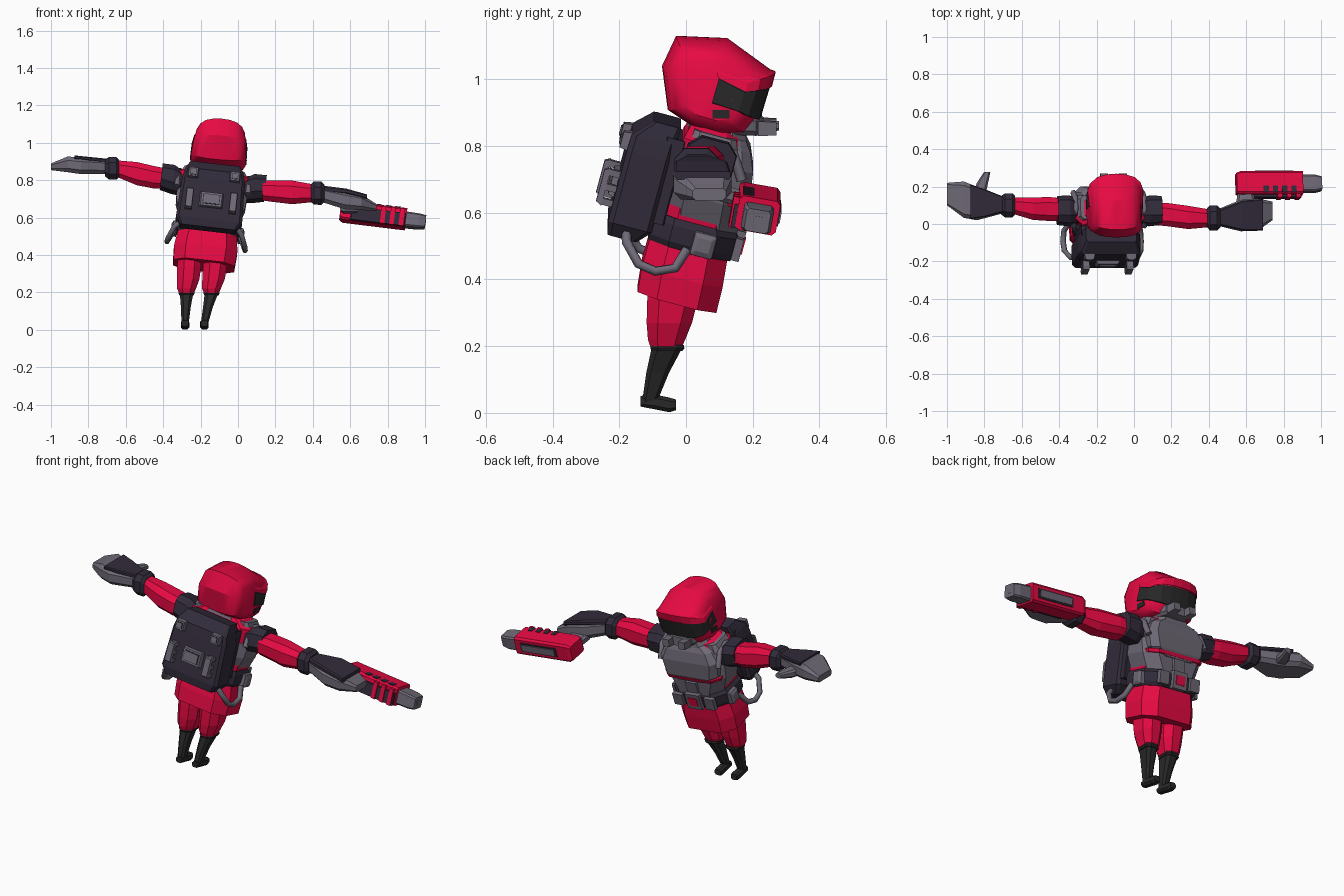
import bpy, bmesh, math
from mathutils import Matrix, Vector


def material(name, rgb):
    m = bpy.data.materials.new(name)
    m.diffuse_color = (*rgb, 1)
    return m


RED = material("crimson", (0.80, 0.003, 0.055))
DARK = material("dark_plum", (0.031, 0.024, 0.042))
GREY = material("armour_grey", (0.158, 0.142, 0.182))
BLACK = material("soft_black", (0.022, 0.022, 0.022))
I = Matrix.Identity(4)
R = lambda deg, ax: Matrix.Rotation(math.radians(deg), 4, ax)
# leaning frames for the torso, the head and the gun
BODY = Matrix.Translation((-0.165, 0, 0.5)) @ R(6.5, 'Y') @ R(-15, 'X')
HEAD = Matrix.Translation((-0.1, 0.06, 0.97)) @ R(5, 'Y')
GUN = Matrix.Translation((0.72, 0.205, 0.615)) @ R(7, 'Y') @ R(-10, 'X')


def skin(name, rings, mat, M=I):
    """Join rings of equal point count into a closed body."""
    bm = bmesh.new()
    vs = [[bm.verts.new(M @ Vector(p)) for p in r] for r in rings]
    n = len(vs[0])
    for a, b in zip(vs, vs[1:]):
        for i in range(n):
            bm.faces.new((a[i], a[(i + 1) % n], b[(i + 1) % n], b[i]))
    bm.faces.new(vs[0])
    bm.faces.new(vs[-1])
    bmesh.ops.recalc_face_normals(bm, faces=bm.faces)
    me = bpy.data.meshes.new(name)
    bm.to_mesh(me)
    bm.free()
    me.materials.append(mat)
    ob = bpy.data.objects.new(name, me)
    bpy.context.collection.objects.link(ob)
    return ob


def loft(name, secs, mat, M=I, axis='z', cut=0.35):
    """Chamfered rectangles along an axis: (pos, a, b, half_a, half_b)."""
    rings = []
    for c, a, b, ha, hb in secs:
        k = cut * min(ha, hb) * 1.4
        pts = [(ha, hb - k), (ha - k, hb), (k - ha, hb), (-ha, hb - k),
               (-ha, k - hb), (k - ha, -hb), (ha - k, -hb), (ha, k - hb)]
        place = {'z': lambda u, v: (u, v, c), 'x': lambda u, v: (c, u, v),
                 'y': lambda u, v: (u, c, v)}[axis]
        rings.append([place(a + u, b + v) for u, v in pts])
    return skin(name, rings, mat, M)


def box(name, c, h, mat, M=I, top=1.0):
    """Box whose -y face may be tapered."""
    rings = []
    for s, t in ((1, 1), (-1, top)):
        rings.append([(c[0] + u * h[0] * t, c[1] + s * h[1], c[2] + v * h[2] * t)
                      for u, v in ((1, 1), (-1, 1), (-1, -1), (1, -1))])
    return skin(name, rings, mat, M)


def tube(name, pts, r, mat, M):
    cu = bpy.data.curves.new(name, 'CURVE')
    cu.dimensions = '3D'
    cu.bevel_depth, cu.bevel_resolution, cu.use_fill_caps = r, 1, True
    sp = cu.splines.new('POLY')
    sp.points.add(len(pts) - 1)
    for p, q in zip(sp.points, pts):
        p.co = (*(M @ Vector(q)), 1)
    cu.materials.append(mat)
    bpy.context.collection.objects.link(bpy.data.objects.new(name, cu))


def dome(name, prof, mat, grow=1.0):
    """Side profile swept across the head, shrinking toward the sides."""
    steps = [(-.148, .6), (-.135, .78), (-.105, .91), (-.055, .98)]
    steps += [(0, 1)] + [(-x, s) for x, s in reversed(steps)]
    return skin(name, [[(x * grow * (1 - .22 * max(0, z * s) / .16), y * s, z * s)
                        for y, z in prof] for x, s in steps], mat, HEAD)


# --- helmet, visor and breathing mask
helmet = dome("helmet", [(-.09, .16), (.065, .153), (.205, .05), (.178, -.01), (.15, -.09),
                         (.12, -.13), (.05, -.135), (-.04, -.11), (-.115, -.06), (-.132, .07)], RED)
bpy.ops.object.select_all(action='DESELECT')
helmet.select_set(True)
bpy.context.view_layer.objects.active = helmet
bpy.ops.object.shade_smooth_by_angle(angle=math.radians(32))
dome("visor", [(.064, .072), (.192, .008), (.163, -.088), (.03, -.045)], BLACK, 1.02)
dome("brow", [(.055, .1), (.209, .052), (.198, .01), (.06, .078)], RED, 1.03)
loft("mask", [(.08, 0, -.1, .1, .03), (.15, 0, -.105, .075, .03), (.172, 0, -.11, .04, .024)],
     GREY, HEAD, 'y')
for s in (-1, 1):
    box("mask_filter", (s * .05, .183, -.113), (.02, .028, .02), GREY, HEAD, 1.1)
    box("cheek_vent", (s * .143, .045, -.062), (.009, .026, .013), BLACK, HEAD)

# --- torso, collar and skirt
loft("undersuit", [(.03, 0, .01, .15, .12), (.2, 0, .005, .175, .11),
                   (.33, 0, -.01, .19, .085), (.375, 0, -.01, .12, .07)], RED, BODY)
loft("neck", [(.34, 0, .0, .09, .08), (.44, 0, .0, .075, .07)], RED, BODY)
loft("collar", [(.34, 0, .005, .125, .095), (.375, 0, .0, .11, .085), (.395, 0, .0, .1, .078)],
     GREY, BODY)
loft("skirt", [(-.16, 0, .015, .165, .122), (-.08, 0, .01, .17, .125), (.05, 0, .005, .152, .118)],
     RED, BODY)
loft("belt", [(.0, 0, .01, .158, .126), (.02, 0, .01, .17, .134), (.07, 0, .01, .172, .134),
              (.09, 0, .005, .16, .125)], DARK, BODY)
loft("belly_plate", [(.08, 0, .018, .152, .118), (.17, 0, .01, .186, .118),
                     (.25, 0, .005, .19, .1)], GREY, BODY)
loft("chest_trim", [(.168, 0, .06, .17, .079), (.186, 0, .06, .178, .083)], RED, BODY)
loft("chest_plate", [(.16, 0, .09, .1, .045), (.195, 0, .075, .168, .07),
                     (.28, 0, .065, .182, .068), (.335, 0, .055, .15, .055),
                     (.36, 0, .05, .1, .04)], GREY, BODY)
box("buckle", (0, .147, .045), (.045, .016, .046), GREY, BODY)
box("buckle_inset", (0, .164, .045), (.028, .003, .024), RED, BODY)
box("belly_panel", (0, .133, .125), (.035, .012, .032), GREY, BODY)

# --- mirrored torso gear
for s in (-1, 1):
    loft("trapezius_plate", [(.32, s * .14, .0, .045, .075), (.362, s * .125, -.005, .036, .065)],
         GREY, BODY)
    tube("shoulder_ring", [(s * .192, -.075, .24), (s * .192, -.055, .31), (s * .185, -.006, .342),
                           (s * .185, .06, .325), (s * .185, .105, .255)], .016, GREY, BODY)
    loft("shoulder_pad", [(s * .17, -.005, .275, .065, .06), (s * .215, -.005, .29, .076, .07),
                          (s * .28, -.005, .298, .072, .063)], DARK, BODY, 'x')
    box("front_pouch", (s * .1, .148, .042), (.03, .012, .034), GREY, BODY)
    loft("side_pouch", [(s * .165, .045, .035, .036, .038), (s * .188, .045, .035, .033, .035),
                        (s * .196, .045, .035, .02, .02)], GREY, BODY, 'x', .1)
    tube("air_hose", [(s * .145, -.19, .02), (s * .18, -.18, -.015), (s * .205, -.13, -.066),
                      (s * .21, -.075, -.074), (s * .205, -.02, -.05), (s * .18, .0, .01)],
         .015, GREY, BODY)

# --- backpack
loft("backpack", [(-.012, 0, -.195, .15, .045), (.03, 0, -.182, .178, .068),
                  (.25, 0, -.182, .168, .068), (.3, 0, -.18, .158, .068),
                  (.353, 0, -.152, .135, .042)], DARK, BODY, 'z', .16)
loft("pack_frame", [(.06, 0, -.115, .165, .03), (.32, 0, -.115, .155, .03)], DARK, BODY, 'z', .1)
box("pack_panel", (0, -.256, .135), (.065, .012, .044), GREY, BODY, .85)
box("pack_panel_inset", (0, -.268, .135), (.046, .002, .028), DARK, BODY)
box("pack_panel_centre", (0, -.271, .135), (.042, .003, .024), GREY, BODY)
for s in (-1, 1):
    box("pack_clip", (s * .112, -.255, .275), (.03, .018, .03), GREY, BODY, .8)
    box("pack_clip_seam", (s * .112, -.273, .275), (.017, .002, .017), DARK, BODY)
    box("pack_clip_centre", (s * .112, -.275, .275), (.014, .003, .014), GREY, BODY)
    box("bracket_bar", (s * .118, -.29, .125), (.02, .009, .058), GREY, BODY, .85)
    for z in (.08, .125, .17):
        box("bracket_foot", (s * .118, -.265, z), (.018, .024, .01), GREY, BODY)

# --- legs and boots
for x0, x1, x2 in ((-.258, -.275, -.283), (-.12, -.142, -.18)):
    loft("trouser_leg", [(.42, x0, -.035, .06, .075), (.34, x0 - .003, -.04, .064, .076),
                         (.27, (x0 + x1) / 2, -.05, .06, .068), (.22, x1, -.058, .05, .056),
                         (.195, x1, -.06, .04, .046)], RED, I, 'z', .4)
    loft("boot_cuff", [(.185, x1, -.057, .038, .046), (.194, x1, -.056, .043, .051),
                       (.204, x1, -.056, .04, .049)], BLACK)
    loft("boot_shaft", [(.195, x1, -.057, .036, .046), (.12, (x1 + x2) / 2, -.085, .026, .034),
                        (.03, x2, -.11, .019, .022)], BLACK)
    loft("boot_foot", [(-.137, x2, .035, .018, .016), (-.09, x2, .032, .022, .022),
                       (-.05, x2, .024, .023, .022), (-.03, x2, .024, .018, .016)], BLACK, I, 'y')

# --- left arm with open hand
loft("left_sleeve", [(-.395, .078, .81, .06, .055), (-.45, .08, .816, .064, .06),
                     (-.54, .082, .835, .06, .062), (-.66, .1, .865, .042, .042)], RED, I, 'x')
loft("left_cuff", [(-.635, .1, .862, .05, .045), (-.65, .1, .863, .064, .06),
                   (-.69, .1, .864, .064, .06), (-.71, .1, .865, .05, .045)], DARK, I, 'x')
loft("left_hand", [(-.69, .1, .872, .04, .038), (-.84, .11, .877, .09, .044),
                   (-.91, .13, .885, .097, .042), (-1, .16, .872, .06, .018)], GREY, I, 'x')
loft("left_glove_plate", [(-.7, .105, .903, .042, .012), (-.8, .112, .915, .075, .01),
                          (-.875, .118, .924, .092, .009)], DARK, I, 'x')
loft("left_thumb", [(.15, -.83, .865, .035, .025), (.22, -.81, .86, .03, .022),
                    (.278, -.785, .86, .017, .014)], GREY, I, 'y')

# --- right arm with gripping hand
loft("right_sleeve", [(.13, .053, .745, .06, .053), (.18, .05, .742, .062, .057),
                      (.29, .035, .735, .062, .063), (.42, .03, .73, .045, .045)], RED, I, 'x')
loft("right_cuff", [(.39, .033, .732, .05, .045), (.405, .032, .732, .066, .062),
                    (.445, .032, .73, .066, .062), (.462, .032, .73, .05, .045)], DARK, I, 'x')
loft("right_hand", [(.45, .035, .725, .045, .042), (.57, .045, .695, .084, .05),
                    (.66, .05, .682, .087, .042), (.74, .07, .655, .05, .018)], GREY, I, 'x')
loft("right_glove_plate", [(.46, .035, .752, .044, .018), (.58, .045, .741, .08, .014),
                           (.69, .05, .712, .084, .012)], DARK, I, 'x')
loft("right_fingers", [(.1, .6, .66, .055, .025), (.175, .595, .64, .04, .025)], GREY, I, 'y')

# --- gun: body, barrel, ribbed grip and panels
loft("gun_body", [(-.175, .01, .0, .055, .04), (-.155, .01, .0, .062, .052),
                  (.18, .01, .0, .062, .052)], RED, GUN, 'x', .15)
loft("gun_barrel", [(.17, .01, -.004, .045, .04), (.25, .01, -.004, .045, .038),
                    (.285, .01, -.004, .036, .034)], GREY, GUN, 'x', .15)
box("muzzle", (.283, .01, -.004), (.004, .014, .014), GREY, GUN)
box("gun_grip", (.03, -.052, -.014), (.148, .012, .036), DARK, GUN, .97)
for x in (.055, .105, .155):
    box("grip_rib", (x, -.057, -.004), (.012, .013, .047), RED, GUN)
box("gun_side_panel", (.03, .073, 0), (.115, .003, .026), DARK, GUN)
box("gun_side_inset", (.03, .077, 0), (.103, .003, .018), GREY, GUN)
for x in (-.02, .03, .08, .13):
    box("gun_top_slot", (x, -.027, .052), (.014, .017, .0025), DARK, GUN)
